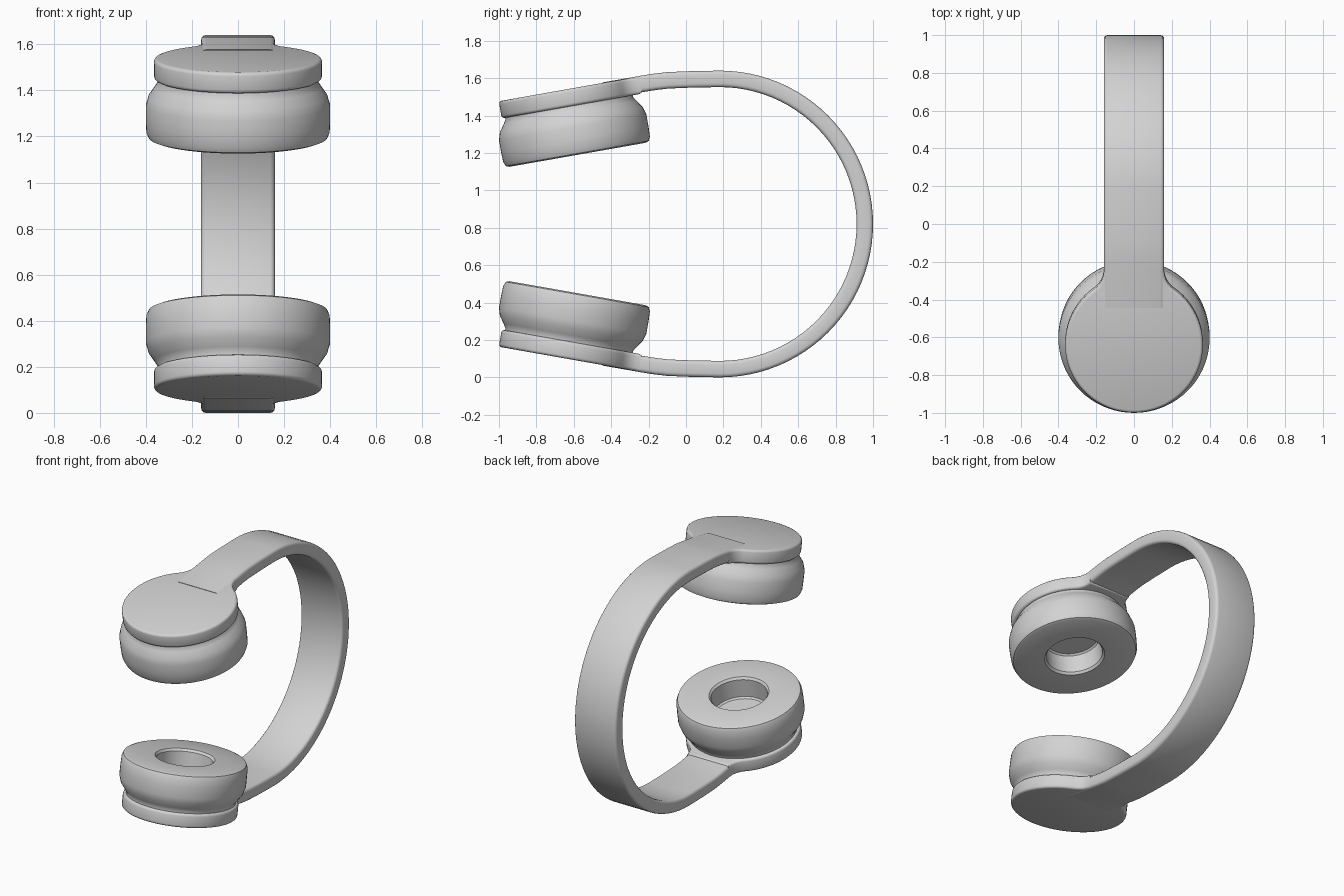
import bpy, bmesh, math
from mathutils import Matrix, Vector

if "Cube" in bpy.data.objects:
    bpy.data.objects.remove(bpy.data.objects["Cube"])

MID_Z = 0.82                                   # mirror plane between the two ear cups
TILT = Matrix.Translation((0, -0.58, 1.19)) @ Matrix.Rotation(math.radians(10), 4, 'X')
FLIP = Matrix.Translation((0, 0, 2 * MID_Z)) @ Matrix.Diagonal((1, 1, -1, 1))

grey = bpy.data.materials.new("light_grey")
grey.diffuse_color = (0.65, 0.65, 0.65, 1)
grey.use_nodes = True
grey.node_tree.nodes["Principled BSDF"].inputs["Base Color"].default_value = grey.diffuse_color


def finish(bm, name, matrix=Matrix.Identity(4)):
    """Place the mesh, fix its normals and shade it smooth with sharp edges kept."""
    bm.transform(matrix)
    bmesh.ops.recalc_face_normals(bm, faces=bm.faces)
    me = bpy.data.meshes.new(name)
    bm.to_mesh(me)
    bm.free()
    me.materials.append(grey)
    me.shade_smooth()
    me.set_sharp_from_angle(angle=math.radians(35))
    bpy.context.collection.objects.link(bpy.data.objects.new(name, me))


def lathe(profile, steps=72):
    bm = bmesh.new()
    verts = [bm.verts.new((r, 0, t)) for r, t in profile]
    edges = [bm.edges.new(p) for p in zip(verts, verts[1:])]
    bmesh.ops.spin(bm, geom=verts + edges, cent=(0, 0, 0), axis=(0, 0, 1),
                   angle=2 * math.pi, steps=steps)
    bmesh.ops.remove_doubles(bm, verts=bm.verts, dist=1e-4)
    return bm


def plate():
    """Round cover with a filleted neck leading into the headband."""
    R, half, f = 0.365, 0.16, 0.12
    cx, cy = half + f, math.sqrt((R + f) ** 2 - (half + f) ** 2)
    join = math.atan2(cy, cx)
    right = []
    for i in range(7):                          # fillet, from neck to disc
        a = math.pi + join * i / 6
        right.append((cx + f * math.cos(a), cy + f * math.sin(a)))
    for i in range(1, 31):                      # disc, down to the front
        a = join - (join + math.pi / 2) * i / 30
        right.append((R * math.cos(a), R * math.sin(a)))
    outline = right + [(-x, y) for x, y in reversed(right[:-1])]
    bm = bmesh.new()
    face = bm.faces.new([bm.verts.new((x, y, 0.262)) for x, y in outline])
    ext = bmesh.ops.extrude_face_region(bm, geom=[face])
    bmesh.ops.translate(bm, vec=(0, 0, 0.093),
                        verts=[v for v in ext["geom"] if isinstance(v, bmesh.types.BMVert)])
    rims = [e for e in bm.edges if abs(e.verts[0].co.z - e.verts[1].co.z) < 1e-5]
    bmesh.ops.recalc_face_normals(bm, faces=bm.faces)
    bmesh.ops.bevel(bm, geom=rims, offset=0.016, segments=3, profile=0.5, affect='EDGES')
    return bm


# Ear cups: hollow cushion, tapered waist and cover
CUSHION = [(0, 0.15), (0.165, 0.15), (0.176, 0.14), (0.178, 0.015), (0.19, 0),
           (0.37, 0), (0.388, 0.007), (0.398, 0.03), (0.4, 0.08), (0.4, 0.15),
           (0.388, 0.19), (0.362, 0.228), (0.347, 0.25), (0.347, 0.275), (0, 0.3)]
for side, mat in (("upper", TILT), ("lower", FLIP @ TILT)):
    finish(lathe(CUSHION), side + "_ear_cushion", mat)
    finish(plate(), side + "_ear_cover", mat)

# Headband: rounded strip swept along a tilted arm, a half circle and the mirrored arm
arm = [(-0.446, 1.577), (-0.24, 1.613), (-0.17, 1.624), (-0.10, 1.632), (0.02, 1.637)]
arc = [(0.18 + 0.82 * math.sin(a), MID_Z + 0.82 * math.cos(a))
       for a in (math.pi * i / 48 for i in range(49))]
path = [Vector(p) for p in arm + arc + [(y, 2 * MID_Z - z) for y, z in reversed(arm)]]

W, T, B = 0.16, 0.088, 0.02                     # half width, thickness, edge rounding
section = []
for sx, depth, start in ((1, B, 0), (1, T - B, 90), (-1, T - B, 180), (-1, B, 270)):
    for k in range(4):                          # rounded corner
        a = math.radians(start + 30 * k)
        section.append((sx * (W - B) + B * math.sin(a), depth - B * math.cos(a)))

bm = bmesh.new()
rings = []
for i, p in enumerate(path):
    t = (path[min(i + 1, len(path) - 1)] - path[max(i - 1, 0)]).normalized()
    inward = Vector((t.y, -t.x))
    rings.append([bm.verts.new((x, p.x + inward.x * d, p.y + inward.y * d)) for x, d in section])
n = len(section)
for a, b in zip(rings, rings[1:]):
    for k in range(n):
        bm.faces.new((a[k], a[(k + 1) % n], b[(k + 1) % n], b[k]))
bm.faces.new(rings[0])
bm.faces.new(rings[-1])
finish(bm, "headband")
